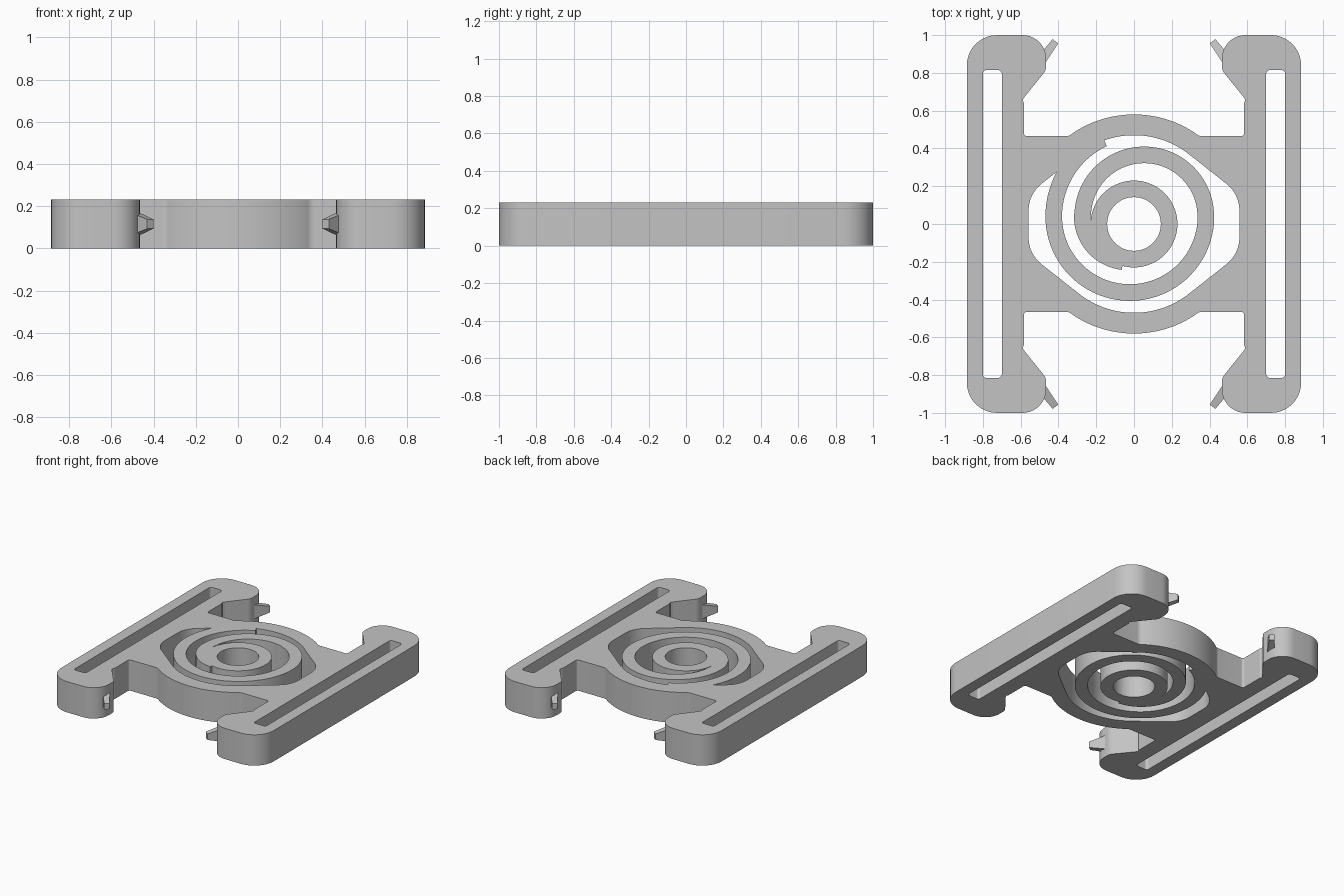
import bpy, bmesh, math
from mathutils import Vector, Matrix

if "Cube" in bpy.data.objects:
    bpy.data.objects.remove(bpy.data.objects["Cube"], do_unlink=True)

HEIGHT = 0.232

grey = bpy.data.materials.new("plain grey")
grey.use_nodes = True
grey.diffuse_color = (0.55, 0.55, 0.55, 1)
grey.node_tree.nodes["Principled BSDF"].inputs["Base Color"].default_value = (0.55, 0.55, 0.55, 1)


def arc(cx, cy, r, start, end, steps):
    angles = [math.radians(start + (end - start) * i / steps) for i in range(steps + 1)]
    return [(cx + r * math.cos(a), cy + r * math.sin(a)) for a in angles]


def plain(points):
    return [(x, y, 0) for x, y in points]


def four_way(quarter):
    """Mirror one quarter of an outline into a closed loop."""
    half = quarter + [(-x, y, r) for x, y, r in reversed(quarter)]
    return half + [(-x, -y, r) for x, y, r in half]


def rounded(corners, steps=10):
    """Round each corner (x, y, radius) of a polygon."""
    result = []
    for i, (x, y, r) in enumerate(corners):
        p = Vector((x, y))
        if r == 0:
            result.append((x, y))
            continue
        a = (Vector(corners[i - 1][:2]) - p).normalized()
        b = (Vector(corners[(i + 1) % len(corners)][:2]) - p).normalized()
        half = a.angle(b) / 2
        centre = p + (a + b).normalized() * (r / math.sin(half))
        u = p + a * (r / math.tan(half)) - centre
        v = p + b * (r / math.tan(half)) - centre
        sweep = u.angle(v)
        for k in range(steps + 1):
            t = k / steps
            q = centre + (u * math.sin((1 - t) * sweep) + v * math.sin(t * sweep)) / math.sin(sweep)
            result.append((q.x, q.y))
    return result


def finish(obj):
    obj.data.materials.clear()
    obj.data.materials.append(grey)
    bpy.ops.object.select_all(action='DESELECT')
    obj.select_set(True)
    bpy.context.view_layer.objects.active = obj


def slab(name, loops):
    """Flat plate with holes, extruded to the full height."""
    curve = bpy.data.curves.new(name + " profile", 'CURVE')
    curve.dimensions = '2D'
    curve.fill_mode = 'BOTH'
    curve.extrude = HEIGHT / 2
    for loop in loops:
        spline = curve.splines.new('POLY')
        spline.points.add(len(loop) - 1)
        for point, (x, y) in zip(spline.points, loop):
            point.co = (x, y, 0, 1)
        spline.use_cyclic_u = True
    helper = bpy.data.objects.new(name + " profile", curve)
    bpy.context.collection.objects.link(helper)
    graph = bpy.context.evaluated_depsgraph_get()
    mesh = bpy.data.meshes.new_from_object(helper.evaluated_get(graph))
    bpy.data.objects.remove(helper, do_unlink=True)
    bm = bmesh.new()
    bm.from_mesh(mesh)
    bmesh.ops.remove_doubles(bm, verts=bm.verts, dist=0.0001)
    bmesh.ops.translate(bm, verts=bm.verts, vec=(0, 0, HEIGHT / 2))
    bmesh.ops.recalc_face_normals(bm, faces=bm.faces)
    bm.to_mesh(mesh)
    bm.free()
    obj = bpy.data.objects.new(name, mesh)
    bpy.context.collection.objects.link(obj)
    finish(obj)
    bpy.ops.object.shade_smooth_by_angle(angle=math.radians(30))


# Frame: side rails with hooked ends, joined by a round central collar
outline = [(0.885, 1, 0.16), (0.465, 1, 0.125), (0.465, 0.815, 0.06),
           (0.58, 0.672, 0.01), (0.59, 0.655, 0.008), (0.582, 0.64, 0.01),
           (0.582, 0.465, 0.015), (0.345, 0.465, 0.05)]
outline += plain(arc(0, 0, 0.58, 57, 88, 12))
opening = [(0.558, 0.159, 0.18)] + plain(arc(0, 0, 0.47, 51, 88, 14))
slot = [(0.70, -0.815, 0.02), (0.80, -0.815, 0.02), (0.80, 0.815, 0.02), (0.70, 0.815, 0.02)]
mirror_slot = [(-x, y, r) for x, y, r in reversed(slot)]
slab("frame", [rounded(four_way(outline)), rounded(four_way(opening)),
               rounded(slot), rounded(mirror_slot)])

# Spiral arm winding from the collar to the hub
stages = [(0.03, 0.455, 115, 180), (-0.022, 0.403, 180, 360),
          (0.054, 0.326, 0, 180), (-0.034, 0.24, 180, 268)]
outer, inner = [], []
for cx, r, start, end in stages:
    steps = (end - start) // 4
    outer += arc(cx, 0.04, r + 0.044, start, end, steps)[:-1]
    inner += arc(cx, 0.04, r - 0.044, start, end, steps)[:-1]
slab("spiral_arm", [outer + inner[::-1]])

# Hub ring
slab("hub_ring", [arc(0, 0, r, 0, 355, 71) for r in (0.23, 0.142)])

# Tapered prongs on the four hooks
for sx, side in ((1, "left"), (-1, "right")):
    for sy, end in ((1, "back"), (-1, "front")):
        bm = bmesh.new()
        bmesh.ops.create_cube(bm, size=1)
        for v in bm.verts:
            tip = v.co.x > 0
            v.co = (0.103 if tip else -0.03,
                    v.co.y * (0.037 if tip else 0.052),
                    v.co.z * (0.045 if tip else 0.115))
        bm.transform(Matrix.Translation((0.478, 0.885, HEIGHT / 2))
                     @ Matrix.Rotation(math.radians(127), 4, 'Z'))
        bm.transform(Matrix.Diagonal((sx, sy, 1, 1)))
        bmesh.ops.recalc_face_normals(bm, faces=bm.faces)
        mesh = bpy.data.meshes.new("prong")
        bm.to_mesh(mesh)
        bm.free()
        prong = bpy.data.objects.new(f"{end}_{side}_prong", mesh)
        bpy.context.collection.objects.link(prong)
        finish(prong)
